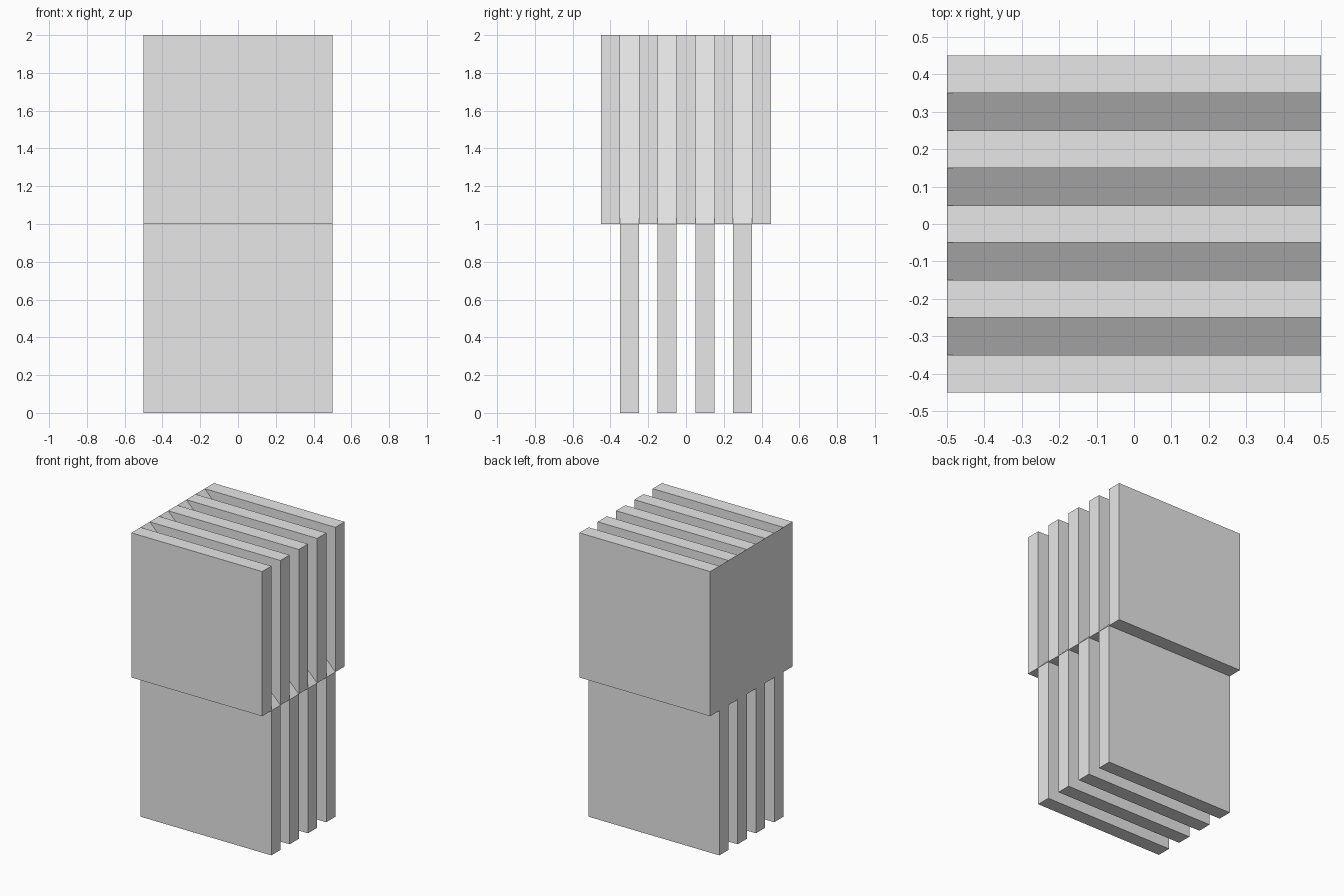
import bpy
import bmesh

cube = bpy.data.objects.get("Cube")
if cube:
    bpy.data.objects.remove(cube, do_unlink=True)

grey = bpy.data.materials.new("plain grey")
grey.use_nodes = True
grey.diffuse_color = (0.8, 0.8, 0.8, 1)
grey.node_tree.nodes["Principled BSDF"].inputs["Base Color"].default_value = (0.8, 0.8, 0.8, 1)

HALF = 0.5     # half the plate width
THICK = 0.1    # plate thickness, equal to the gap between plates


def plate(name, profile, y):
    """Extrude an x-z profile into a plate centred on y."""
    bm = bmesh.new()
    face = bm.faces.new([bm.verts.new((x, y - THICK / 2, z)) for x, z in profile])
    extruded = bmesh.ops.extrude_face_region(bm, geom=[face])["geom"]
    verts = [v for v in extruded if isinstance(v, bmesh.types.BMVert)]
    bmesh.ops.translate(bm, verts=verts, vec=(0, THICK, 0))
    bmesh.ops.recalc_face_normals(bm, faces=bm.faces)
    mesh = bpy.data.meshes.new(name)
    bm.to_mesh(mesh)
    bm.free()
    mesh.materials.append(grey)
    obj = bpy.data.objects.new(name, mesh)
    bpy.context.collection.objects.link(obj)


# Five square plates form the upper half
square = [(-HALF, 1), (HALF, 1), (HALF, 2), (-HALF, 2)]
for i in range(5):
    plate(f"upper_plate_{i + 1}", square, (i - 2) * 2 * THICK)

# Four lower plates rise into the gaps with a sloping top edge
sloped = [(-HALF, 0), (HALF, 0), (HALF, 1), (-HALF, 2)]
for i in range(4):
    plate(f"lower_sloped_plate_{i + 1}", sloped, (i - 1.5) * 2 * THICK)
